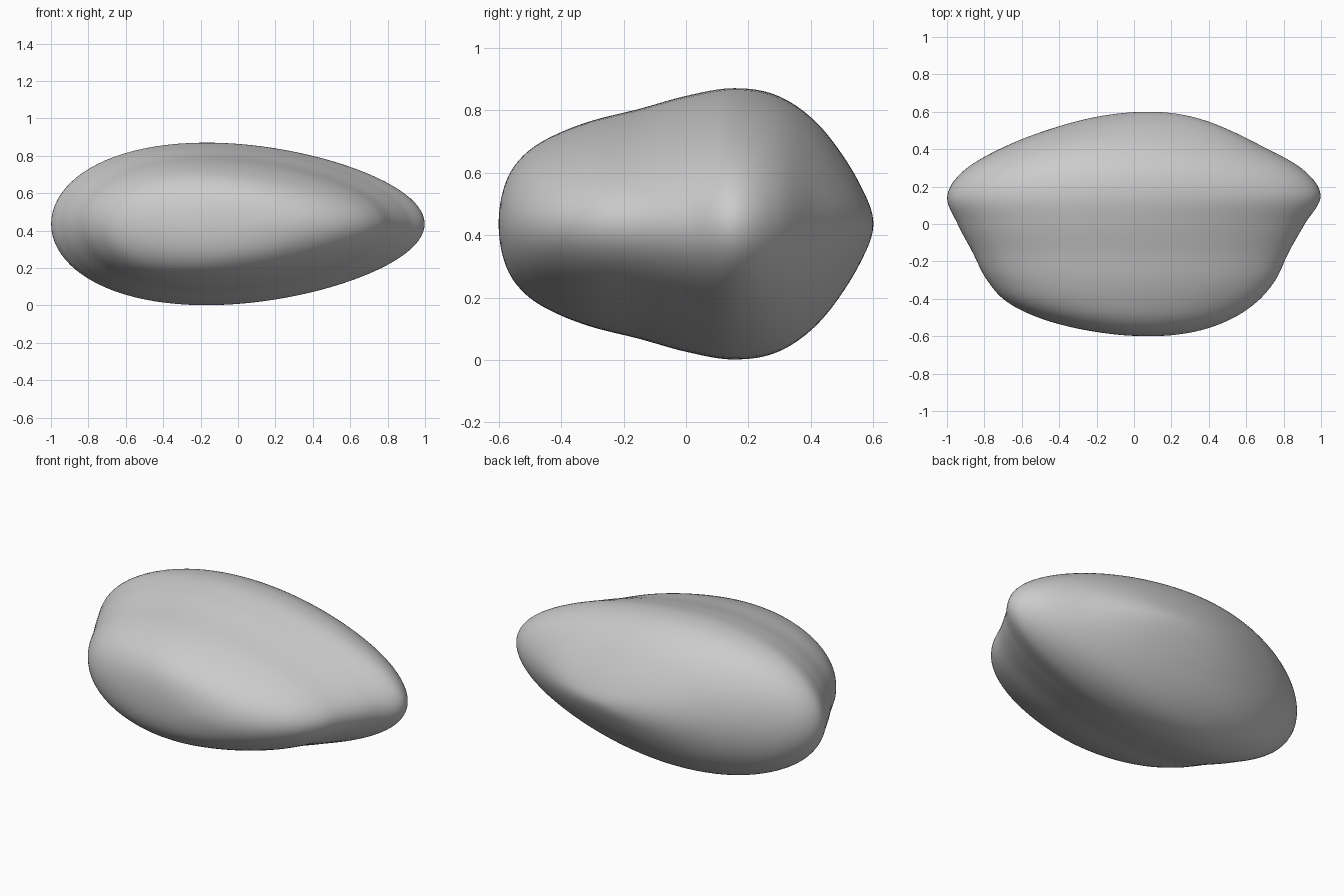
import bpy
import bmesh
from math import sin, cos, pi

default_cube = bpy.data.objects.get("Cube")
if default_cube:
    bpy.data.objects.remove(default_cube, do_unlink=True)

HALF_DEPTH = 0.6
MID_HEIGHT = 0.436
EGG = 0.18            # how much blunter the -x end is
RINGS, SIDES = 96, 96

# Profiles from front tip to back tip, at equal angle steps
WIDTH = [.95, .95, .95, .93, .89, .873, .928, 1.033, 1.03, .945, .88, .86, .85]
HEIGHT = [.5, .49, .44, .4, .382, .38, .41, .45, .471, .45, .385, .31, .28]
SHIFT = [.08, .06, .02, -.01, -.015, -.018, -.015, 0, 0, 0, .03, .06, .08]


def sample(values, t):
    """Smooth interpolation of a profile, t from zero to one."""
    place = t * (len(values) - 1)
    i = min(int(place), len(values) - 2)
    f = place - i
    last = len(values) - 1
    a, b, c, d = (values[min(max(k, 0), last)] for k in range(i - 1, i + 3))
    return b + f / 2 * (c - a + f * (2 * a - 5 * b + 4 * c - d
                                     + f * (3 * (b - c) + d - a)))


def make_material(name, colour):
    material = bpy.data.materials.new(name)
    material.use_nodes = True
    material.diffuse_color = colour
    shader = next(n for n in material.node_tree.nodes
                  if n.type == "BSDF_PRINCIPLED")
    shader.inputs["Base Color"].default_value = colour
    return material


def add_section(bm, t):
    """One egg-shaped cross-section, upright and facing the front."""
    angle = pi * t
    width = sample(WIDTH, t) * sin(angle)
    height = sample(HEIGHT, t) * sin(angle)
    centre = sample(SHIFT, t)
    y = -HALF_DEPTH * cos(angle)
    ring = []
    for k in range(SIDES):
        turn = 2 * pi * k / SIDES
        x = centre + width * cos(turn)
        z = MID_HEIGHT + height * sin(turn) * (1 - EGG * cos(turn)) / 1.016
        ring.append(bm.verts.new((x, y, z)))
    return ring


# Body: sections lofted from front to back and closed at the tips
bm = bmesh.new()
rings = [add_section(bm, r / RINGS) for r in range(1, RINGS)]
for front, back in zip(rings, rings[1:]):
    for k in range(SIDES):
        n = (k + 1) % SIDES
        bm.faces.new((front[k], front[n], back[n], back[k]))
for ring, y, t in ((rings[0], -HALF_DEPTH, 0), (rings[-1], HALF_DEPTH, 1)):
    tip = bm.verts.new((sample(SHIFT, t), y, MID_HEIGHT))
    for k in range(SIDES):
        bm.faces.new((ring[k], ring[(k + 1) % SIDES], tip))
bmesh.ops.recalc_face_normals(bm, faces=bm.faces)
for face in bm.faces:
    face.smooth = True

mesh = bpy.data.meshes.new("pebble_body")
bm.to_mesh(mesh)
bm.free()
mesh.materials.append(make_material("plain grey", (0.6, 0.6, 0.6, 1)))
body = bpy.data.objects.new("pebble_body", mesh)
bpy.context.collection.objects.link(body)
